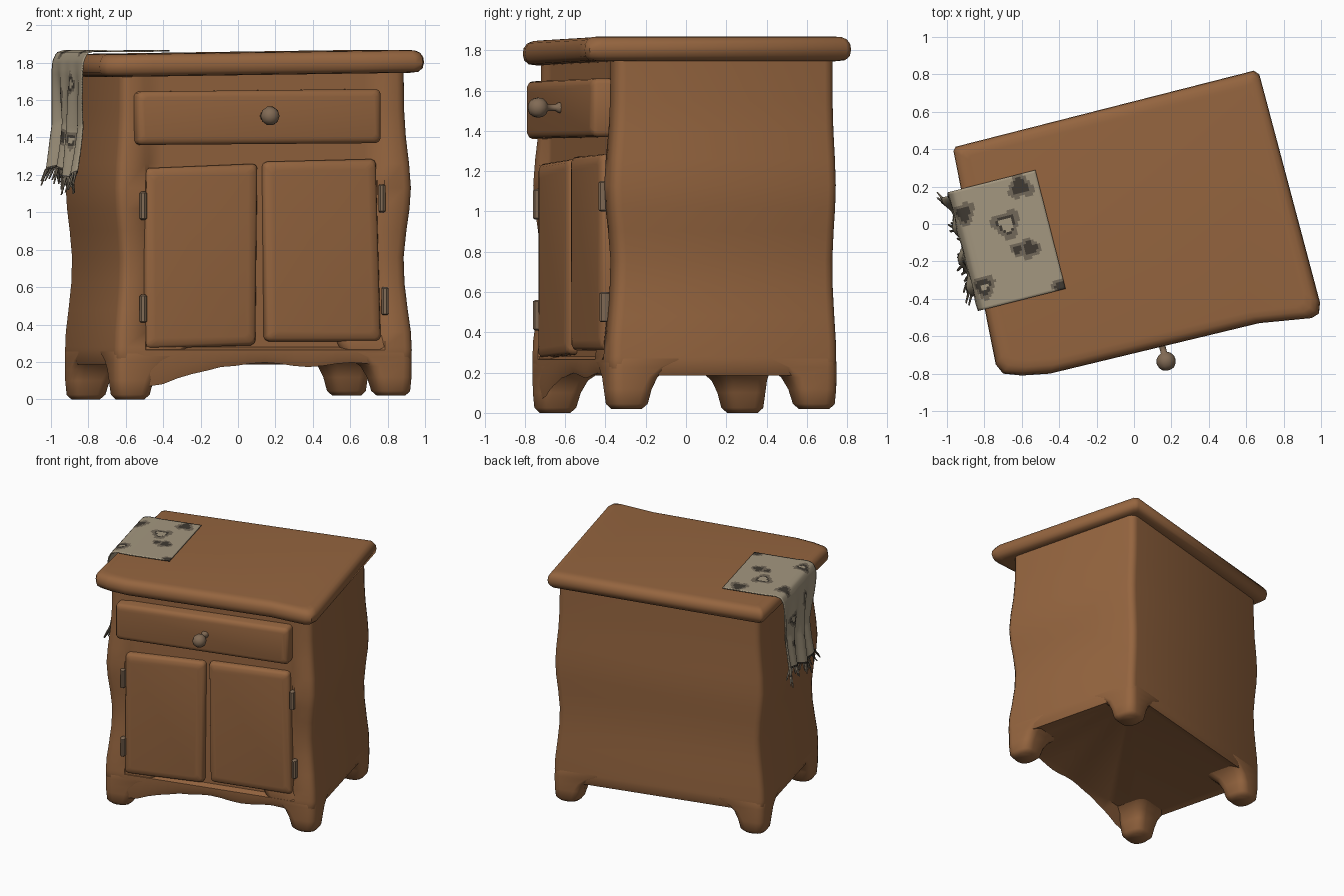
import bpy, bmesh, math, random
from mathutils import Vector

if "Cube" in bpy.data.objects:
    bpy.data.objects.remove(bpy.data.objects["Cube"])

random.seed(4)
TURN = math.radians(14.3)   # the whole cabinet stands turned about z


def material(name, rgb):
    m = bpy.data.materials.new(name)
    m.diffuse_color = (*rgb, 1)
    m.use_nodes = True
    m.node_tree.nodes["Principled BSDF"].inputs["Base Color"].default_value = m.diffuse_color
    return m


WOOD = material("warm wood", (0.30, 0.13, 0.05))
METAL = material("dull bronze", (0.22, 0.145, 0.09))
CLOTH = material("beige cloth", (0.37, 0.31, 0.215))
STAIN = material("grey stain", (0.17, 0.14, 0.10))
DARK = material("dark stain", (0.05, 0.042, 0.032))


def finish(name, bm, mats, angle=40, fix=True):
    if fix:
        bmesh.ops.recalc_face_normals(bm, faces=bm.faces)
    me = bpy.data.meshes.new(name)
    bm.to_mesh(me)
    bm.free()
    for m in mats:
        me.materials.append(m)
    me.shade_smooth()
    me.set_sharp_from_angle(angle=math.radians(angle))
    ob = bpy.data.objects.new(name, me)
    ob.rotation_euler.z = TURN
    bpy.context.collection.objects.link(ob)
    return ob


def loft(name, rings, mat, angle=40):
    """Skin a stack of closed rings and cap both ends."""
    bm = bmesh.new()
    vs = [[bm.verts.new(p) for p in r] for r in rings]
    n = len(vs[0])
    for a, b in zip(vs, vs[1:]):
        for i in range(n):
            j = (i + 1) % n
            bm.faces.new((a[i], a[j], b[j], b[i]))
    bm.faces.new(vs[0][::-1])
    bm.faces.new(vs[-1])
    return finish(name, bm, [mat], angle)


def rounded_rect(x0, x1, y0, y1, r, steps=3):
    """Counter-clockwise from the front-left corner."""
    pts = []
    for cx, cy, a0 in ((x0 + r, y0 + r, 180), (x1 - r, y0 + r, 270),
                       (x1 - r, y1 - r, 0), (x0 + r, y1 - r, 90)):
        for k in range(steps + 1):
            a = math.radians(a0 + 90 * k / steps)
            pts.append((cx + r * math.cos(a), cy + r * math.sin(a)))
    return pts


# --- Carcass: wavy posts, recessed front, scalloped apron ---
def body_ring(z, o, recess, wave=0, inset=0):
    front = -0.565 - o + inset
    c = rounded_rect(-0.795 - o + inset, 0.795 + o - inset, front, 0.565 + 0.3 * o - inset, 0.05)
    ring = [(x, y, z) for x, y in c[:4]]
    us = [-0.66, -0.63] + [-0.56 + 0.08 * k for k in range(15)] + [0.63, 0.66]
    for u in us:
        y = -0.545 if recess and abs(u) < 0.65 else front
        scallop = 0.012 * math.cos(u * 13) - 0.11 * max(0, min(1, (-0.25 - u) / 0.3))
        ring.append((u, y, z + wave * scallop))
    return ring + [(x, y, z) for x, y in c[4:]]


levels = [(0.28, 0.025, 1), (0.36, 0.022, 1), (0.48, 0.008, 1), (0.62, -0.006, 1), (0.76, -0.01, 1),
          (0.9, 0.002, 1), (1.02, 0.016, 1), (1.13, 0.022, 1), (1.26, 0.014, 1),
          (1.4, 0.0, 1), (1.55, -0.008, 1), (1.76, -0.01, 1)]
loft("cabinet_body",
     [body_ring(0.2, 0.02, 0, 0, 0.06), body_ring(0.185, 0.02, 0, 1, 0.01), body_ring(0.22, 0.024, 0, 0.7),
      body_ring(0.265, 0.026, 0)] + [body_ring(*l) for l in levels], WOOD, 50)

# --- Four stubby feet that flare into the body ---
# (height, outer offset, width)
FOOT = [(0, -0.025, 0.15), (0.025, -0.004, 0.195), (0.1, 0.002, 0.22), (0.16, 0.003, 0.25),
        (0.21, 0.003, 0.31), (0.25, 0.002, 0.40), (0.33, -0.02, 0.42)]
for sx, sy, label in ((-1, -1, "front_left"), (1, -1, "front_right"), (1, 1, "back_right"), (-1, 1, "back_left")):
    rings = []
    lift = 0.02 if sx > 0 else 0
    for z, o, w in FOOT:
        xs = sorted((sx * (0.82 + o), sx * (0.82 + o - w)))
        out = (0.588 if sy < 0 else 0.573) + o
        ys = sorted((sy * out, sy * (out - w)))
        rings.append([(x, y, z + lift * (1 - z)) for x, y in rounded_rect(*xs, *ys, 0.06)])
    loft(label + "_foot", rings, WOOD, 60)

# --- Uneven top slab with a rounded nose ---
OUTLINE = [(-0.902, -0.544), (-0.876, -0.602), (-0.781, -0.637), (-0.634, -0.664), (0.518, -0.679),
           (0.796, -0.722), (0.84, -0.708), (0.86, -0.653), (0.847, 0.61), (0.823, 0.636),
           (-0.822, 0.636), (-0.839, 0.616)]


def slab_ring(inset, z):
    return [(u * (1 - inset / 0.86), v * (1 - inset / 0.66), z + 0.013 * u) for u, v in OUTLINE]


loft("table_top", [slab_ring(i, z) for i, z in
     ((0.06, 1.735), (0.025, 1.74), (0.006, 1.76), (0, 1.79), (0.004, 1.82), (0.018, 1.843),
      (0.04, 1.854), (0.07, 1.857))], WOOD, 50)


# --- Drawer and doors: rounded plates with soft edges ---
def plate(name, quad, back, front, soft):
    cx = sum(p[0] for p in quad) / 4
    cz = sum(p[1] for p in quad) / 4
    base = []
    for i, p in enumerate(quad):            # clip each corner
        p = Vector(p)
        a = (Vector(quad[i - 1]) - p).normalized()
        b = (Vector(quad[(i + 1) % 4]) - p).normalized()
        base += [p + a * 0.025, p + (a + b) * 0.008, p + b * 0.025]
    hx = max(abs(p.x - cx) for p in base)
    hz = max(abs(p.y - cz) for p in base)
    rings = []
    for inset, y in ((0, back), (0, front + 0.03), (0.006, front + 0.015), (0.018, front + 0.005), (soft, front)):
        rings.append([(cx + (p.x - cx) * (1 - inset / hx), y, cz + (p.y - cz) * (1 - inset / hz)) for p in base])
    loft(name, rings, WOOD, 50)


plate("drawer", [(-0.716, 1.36), (0.63, 1.37), (0.63, 1.66), (-0.716, 1.645)], -0.50, -0.642, 0.035)
plate("left_door", [(-0.663, 0.27), (-0.049, 0.29), (-0.038, 1.26), (-0.657, 1.235)], -0.50, -0.597, 0.05)
plate("right_door", [(0.003, 0.31), (0.643, 0.31), (0.615, 1.285), (-0.007, 1.27)], -0.50, -0.597, 0.05)

# --- Hinges ---
for k, (u, z) in enumerate(((-0.672, 1.035), (-0.672, 0.485), (0.645, 1.075), (0.662, 0.525))):
    prof = [(0.012, -0.075), (0.02, -0.068), (0.02, 0.068), (0.012, 0.075)]
    loft("hinge_%d" % k, [[(u + r * math.cos(a * math.pi / 4), -0.585 + 1.4 * r * math.sin(a * math.pi / 4), z + h)
                           for a in range(8)] for r, h in prof], METAL)

# --- Drawer knob: ball on a stem ---
KNOB = [(0.03, -0.62), (0.027, -0.65), (0.017, -0.665), (0.017, -0.705), (0.034, -0.715), (0.048, -0.733),
        (0.052, -0.755), (0.046, -0.778), (0.03, -0.797), (0.01, -0.803)]
loft("drawer_knob", [[(-0.015 + r * math.cos(a * math.pi / 5), y, 1.515 + r * math.sin(a * math.pi / 5))
                      for a in range(10)] for r, y in KNOB], METAL, 60)

# --- Ragged cloth draped over the left edge ---
PATH = [(-0.44, 1.863), (-0.60, 1.862), (-0.75, 1.861), (-0.85, 1.865), (-0.895, 1.852), (-0.915, 1.81),
        (-0.918, 1.75), (-0.91, 1.62), (-0.895, 1.46), (-0.91, 1.32), (-0.925, 1.21)]
lengths = [0]
for a, b in zip(PATH, PATH[1:]):
    lengths.append(lengths[-1] + math.dist(a, b))
TOTAL = lengths[-1]


def on_path(s):
    for k in range(len(PATH) - 1):
        if s <= lengths[k + 1] or k == len(PATH) - 2:
            t = (s - lengths[k]) / (lengths[k + 1] - lengths[k])
            return [PATH[k][i] + t * (PATH[k + 1][i] - PATH[k][i]) for i in (0, 1)]


def cloth_point(s, t):
    """s runs down the cloth, t from 0 (front) to 1 (back)."""
    u, z = on_path(s)
    hang = max(0, min(1, (s - 0.5) / 0.35))
    v = -0.245 + 0.655 * t
    v += hang * (0.085 * (1 - t) - 0.02 * t) * math.sin(hang * math.pi / 2)
    u -= hang * (0.016 * math.sin(t * 21) + 0.01 * math.sin(t * 9 + s * 5) + 0.01)
    z -= hang * 0.03 * math.sin(t * 6)
    return Vector((u, v, z))


# stains: distance down cloth, position across, radius, clear centre
SPOTS = [(0.10, 0.90, 0.055, 0), (0.22, 0.63, 0.062, 0.036), (0.13, 0.39, 0.045, 0), (0.2, 0.41, 0.03, 0),
         (0.02, 0.03, 0.035, 0), (0.42, 0.18, 0.05, 0.02), (0.43, 0.8, 0.05, 0), (0.62, 0.35, 0.045, 0.022),
         (0.72, 0.7, 0.05, 0.025), (0.9, 0.3, 0.04, 0.02), (0.93, 0.65, 0.035, 0)]


def stain(s, t):
    if s > TOTAL - 0.02:
        return 2
    best = 0
    for cs, ct, r, clear in SPOTS:
        a = math.atan2((t - ct) * 0.65, s - cs)
        d = math.hypot(s - cs, (t - ct) * 0.65) / (1 + 0.18 * math.sin(3 * a + cs * 30))
        if clear <= d < r * 0.8:
            best = 2
        elif r * 0.8 <= d < r * 1.2:
            best = max(best, 1)
    return best


ROWS, COLS = 76, 46
bm = bmesh.new()
grid = [[bm.verts.new(cloth_point(TOTAL * i / ROWS, j / COLS)) for j in range(COLS + 1)] for i in range(ROWS + 1)]
for i in range(ROWS):
    for j in range(COLS):
        f = bm.faces.new((grid[i][j], grid[i + 1][j], grid[i + 1][j + 1], grid[i][j + 1]))
        f.material_index = stain(TOTAL * (i + 0.5) / ROWS, (j + 0.5) / COLS)
bmesh.ops.reverse_faces(bm, faces=bm.faces)
cloth = finish("draped_cloth", bm, [CLOTH, STAIN, DARK], 60, fix=False)
solid = cloth.modifiers.new("thickness", "SOLIDIFY")
solid.thickness = 0.008
solid.offset = 0

# --- Fringe tassels along the hanging edge ---
bm = bmesh.new()
for k in range(34):
    t = (k + 0.5) / 34
    root = cloth_point(TOTAL - 0.01, t)
    lean = (t - 0.5) * 0.09 + random.uniform(-0.015, 0.015)
    tip = root + Vector((random.uniform(-0.035, 0.02), lean, -random.uniform(0.06, 0.1)))
    top = [bm.verts.new(root + Vector(d)) for d in ((0, -0.009, 0), (0.008, 0.004, 0), (-0.008, 0.006, 0))]
    low = [bm.verts.new(tip + Vector(d)) for d in ((0, -0.006, 0), (0.004, 0.004, 0), (-0.004, 0.004, 0))]
    for i in range(3):
        j = (i + 1) % 3
        bm.faces.new((top[i], top[j], low[j], low[i]))
    bm.faces.new(low)
    bm.faces.new(top[::-1])
for f in bm.faces:
    f.material_index = 1 if f.index % 2 else 0
finish("cloth_fringe", bm, [CLOTH, STAIN], 30)
